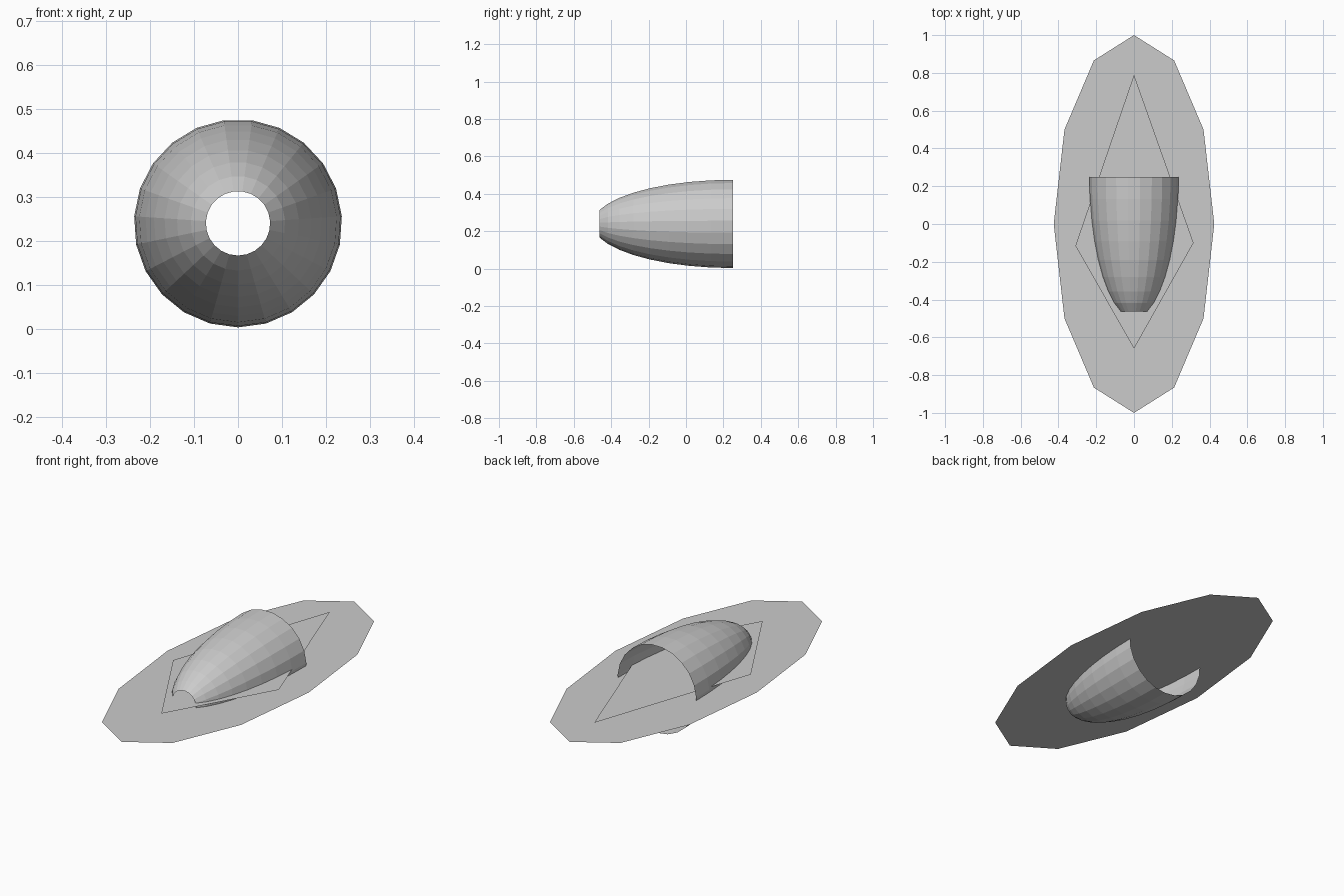
import bpy, bmesh
from math import sin, cos, pi, radians

if "Cube" in bpy.data.objects:
    bpy.data.objects.remove(bpy.data.objects["Cube"], do_unlink=True)

AXIS_Z = 0.24        # height of the body axis and the wing disc
BODY_RADIUS = 0.237
BODY_LENGTH = 0.75   # length of the full half ellipsoid
BACK_Y = 0.25
SIDES = 23

grey = bpy.data.materials.new("plain grey")
grey.use_nodes = True
colour = (0.6, 0.6, 0.6, 1)
grey.diffuse_color = colour
grey.node_tree.nodes["Principled BSDF"].inputs["Base Color"].default_value = colour


def add_object(name, bm):
    mesh = bpy.data.meshes.new(name)
    bm.to_mesh(mesh)
    bm.free()
    mesh.materials.append(grey)
    obj = bpy.data.objects.new(name, mesh)
    bpy.context.collection.objects.link(obj)
    return obj


def add_plate(name, outline, z):
    """Flat single-sided face, outline given anticlockwise."""
    bm = bmesh.new()
    bm.faces.new([bm.verts.new((x, y, z)) for x, y in outline])
    add_object(name, bm)


# Open half-ellipsoid body, truncated at the nose
bm = bmesh.new()
rings = []
for step in range(9):
    a = radians(9 * step)
    r, y = BODY_RADIUS * cos(a), BACK_Y - BODY_LENGTH * sin(a)
    turns = [2 * pi * i / SIDES for i in range(SIDES)]
    rings.append([bm.verts.new((r * sin(t), y, AXIS_Z - r * cos(t))) for t in turns])
for back, front in zip(rings, rings[1:]):
    for i in range(SIDES):
        j = (i + 1) % SIDES
        bm.faces.new((back[i], front[i], front[j], back[j]))
add_object("body_shell", bm)

# Twelve-sided elliptical wing disc
add_plate("wing_disc",
          [(0.425 * cos(i * pi / 6), sin(i * pi / 6)) for i in range(12)], AXIS_Z)

# Kite-shaped plate just above the disc
add_plate("kite_plate",
          [(0, 0.79), (-0.31, -0.115), (0, -0.66), (0.315, -0.1)], AXIS_Z + 0.024)
